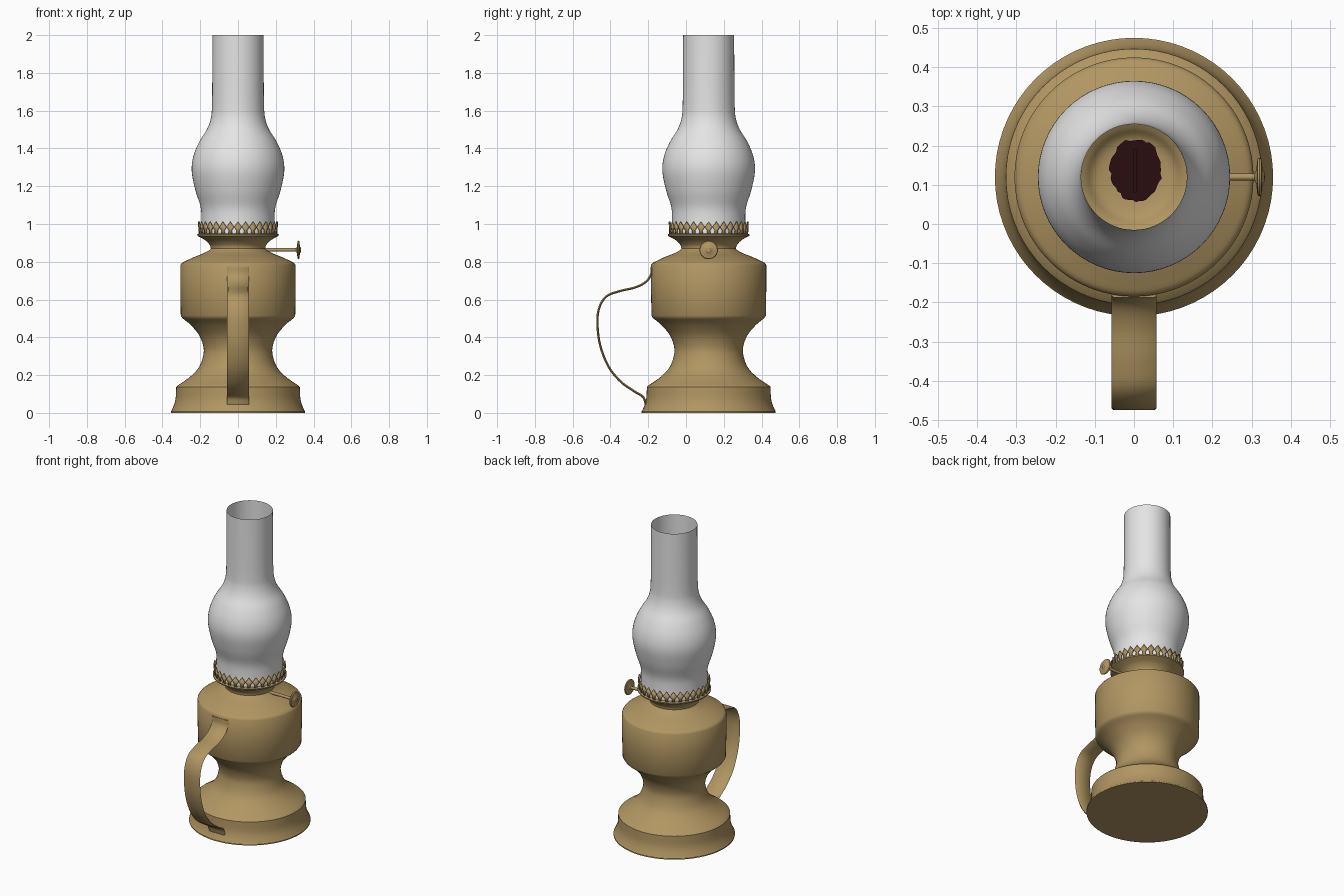
import bpy, bmesh, math, random
from mathutils import Vector, Matrix

if "Cube" in bpy.data.objects:
    bpy.data.objects.remove(bpy.data.objects["Cube"])

CY = 0.12          # lamp axis sits behind the origin, handle in front
random.seed(4)


def material(name, rgb):
    m = bpy.data.materials.new(name)
    m.diffuse_color = (*rgb, 1)
    m.use_nodes = True
    m.node_tree.nodes["Principled BSDF"].inputs["Base Color"].default_value = m.diffuse_color
    return m


BRASS = material("brass", (0.44, 0.305, 0.122))
GLASS = material("pale glass", (0.78, 0.78, 0.78))
WICK = material("dark red wick", (0.022, 0.004, 0.005))


def finish(name, bm, mat, angle=35, loc=(0, CY, 0)):
    bmesh.ops.recalc_face_normals(bm, faces=bm.faces)
    me = bpy.data.meshes.new(name)
    bm.to_mesh(me)
    bm.free()
    ob = bpy.data.objects.new(name, me)
    bpy.context.collection.objects.link(ob)
    ob.location = loc
    me.materials.append(mat)
    bpy.ops.object.select_all(action='DESELECT')
    ob.select_set(True)
    bpy.context.view_layer.objects.active = ob
    bpy.ops.object.shade_smooth_by_angle(angle=math.radians(angle))
    return ob


def spline(pts, steps=5):
    """Catmull-Rom curve through 2D points."""
    p = [Vector(q) for q in pts]
    p = [2 * p[0] - p[1]] + p + [2 * p[-1] - p[-2]]
    out = []
    for i in range(1, len(p) - 2):
        a, b, c, d = p[i - 1:i + 3]
        for k in range(steps):
            t = k / steps
            out.append(0.5 * (2 * b + (c - a) * t + (2 * a - 5 * b + 4 * c - d) * t * t
                              + (3 * b - a - 3 * c + d) * t ** 3))
    return out + [p[-2]]


def lathe(name, profile, mat, n=64, **kw):
    """Revolve (radius, height) points around z."""
    bm = bmesh.new()
    rings = []
    for r, z in profile:
        if r < 1e-4:
            rings.append([bm.verts.new((0, 0, z))] * n)
        else:
            rings.append([bm.verts.new((r * math.cos(2 * math.pi * i / n),
                                        r * math.sin(2 * math.pi * i / n), z)) for i in range(n)])
    for a, b in zip(rings, rings[1:]):
        for i in range(n):
            j = (i + 1) % n
            quad = list(dict.fromkeys((a[i], a[j], b[j], b[i])))
            if len(quad) > 2:
                bm.faces.new(quad)
    return finish(name, bm, mat, **kw)


# Brass body: flared foot, waist, fuel tank, neck, burner plate and inner bowl
foot = [(0, 0), (0.355, 0), (0.355, 0.008)] + spline([(0.352, 0.012), (0.338, 0.045), (0.33, 0.08), (0.327, 0.138)])
waist = spline([(0.322, 0.143), (0.255, 0.19), (0.208, 0.24), (0.185, 0.30), (0.183, 0.35),
                (0.205, 0.41), (0.25, 0.465), (0.295, 0.502)])
tank = [(0.303, 0.515), (0.305, 0.65), (0.305, 0.783), (0.298, 0.793)]
neck = spline([(0.29, 0.798), (0.235, 0.824), (0.18, 0.846), (0.148, 0.864)]) + \
    spline([(0.144, 0.869), (0.15, 0.889), (0.175, 0.915), (0.215, 0.937)])
bowl = [(0.216, 0.945), (0.206, 0.95)] + spline([(0.15, 0.946), (0.125, 0.93), (0.09, 0.905), (0, 0.895)])
lathe("lamp_body", foot + waist + tank + neck + bowl, BRASS, n=72)

# Glass chimney, open at both ends
lathe("glass_chimney", spline([(0.198, 0.95), (0.194, 1.02), (0.198, 1.09), (0.226, 1.18), (0.245, 1.28),
                               (0.236, 1.36), (0.205, 1.435), (0.165, 1.50), (0.145, 1.555),
                               (0.138, 1.62), (0.136, 1.8), (0.135, 2.0)]), GLASS, n=64)

# Pierced crown of pointed teeth around the chimney foot
bm = bmesh.new()
N = 32
OUTLINE = [(-.28, .943), (.28, .943), (.18, .965), (.5, .984), (.42, .988), (0, 1.012),
           (-.42, .988), (-.5, .984), (-.18, .965)]
for k in range(N):
    verts = []
    for u, z in OUTLINE:
        a = 2 * math.pi * (k + u) / N
        r = 0.206 + 0.05 * (z - .943)
        verts.append(bm.verts.new((r * math.cos(a), r * math.sin(a), z)))
    bm.faces.new(verts)
crown = finish("chimney_crown", bm, BRASS)
mod = crown.modifiers.new("thickness", 'SOLIDIFY')
mod.thickness = 0.006
mod.offset = 0

# Strap handle: flat band swept along a side-view path
path = spline([(-0.181, 0.772), (-0.186, 0.73), (-0.215, 0.692), (-0.27, 0.664), (-0.35, 0.645),
               (-0.42, 0.618), (-0.458, 0.56), (-0.469, 0.48), (-0.455, 0.36), (-0.41, 0.245),
               (-0.345, 0.165), (-0.275, 0.115), (-0.228, 0.085), (-0.212, 0.045)], 5)
bm = bmesh.new()
rows = []
SECTION = [(-.058, 0), (-.052, .006), (.052, .006), (.058, 0), (.052, -.006), (-.052, -.006)]
for i, p in enumerate(path):
    t = (path[min(i + 1, len(path) - 1)] - path[max(i - 1, 0)]).normalized()
    rows.append([bm.verts.new((x, p.x - t.y * d, p.y + t.x * d)) for x, d in SECTION])
for a, b in zip(rows, rows[1:]):
    for i in range(6):
        j = (i + 1) % 6
        bm.faces.new((a[i], a[j], b[j], b[i]))
bm.faces.new(rows[0])
bm.faces.new(rows[-1])
finish("handle", bm, BRASS, angle=50, loc=(0, 0, 0))

# Wick adjuster: rod with a turned disc, lathed then laid along x
knob = lathe("wick_knob", [(0, 0.13), (0.009, 0.13), (0.009, 0.308), (0.018, 0.312), (0.046, 0.315),
                           (0.049, 0.32), (0.046, 0.325), (0.018, 0.328), (0.012, 0.333), (0, 0.334)],
             BRASS, n=28, loc=(0, CY, 0.863))
knob.rotation_euler = (0, math.pi / 2, 0)

# Ragged charred wick patch seen down the chimney
bm = bmesh.new()
M = 48
edge = []
for i in range(M):
    a = 2 * math.pi * i / M
    s = random.uniform(0.93, 1.04)
    edge.append(bm.verts.new((0.005 + 0.067 * s * math.cos(a), 0.018 + 0.08 * s * math.sin(a), 0.922)))
bm.faces.new(edge)
for f in bmesh.ops.extrude_face_region(bm, geom=bm.faces[:])["geom"]:
    if isinstance(f, bmesh.types.BMVert):
        f.co.z -= 0.025
finish("wick_base", bm, WICK)

# Flat upright wick
bm = bmesh.new()
bmesh.ops.create_cube(bm, size=1, matrix=Matrix.Translation((0.002, 0.015, 0.935)) @ Matrix.Diagonal((0.008, 0.11, 0.04, 1)))
finish("wick", bm, WICK)
